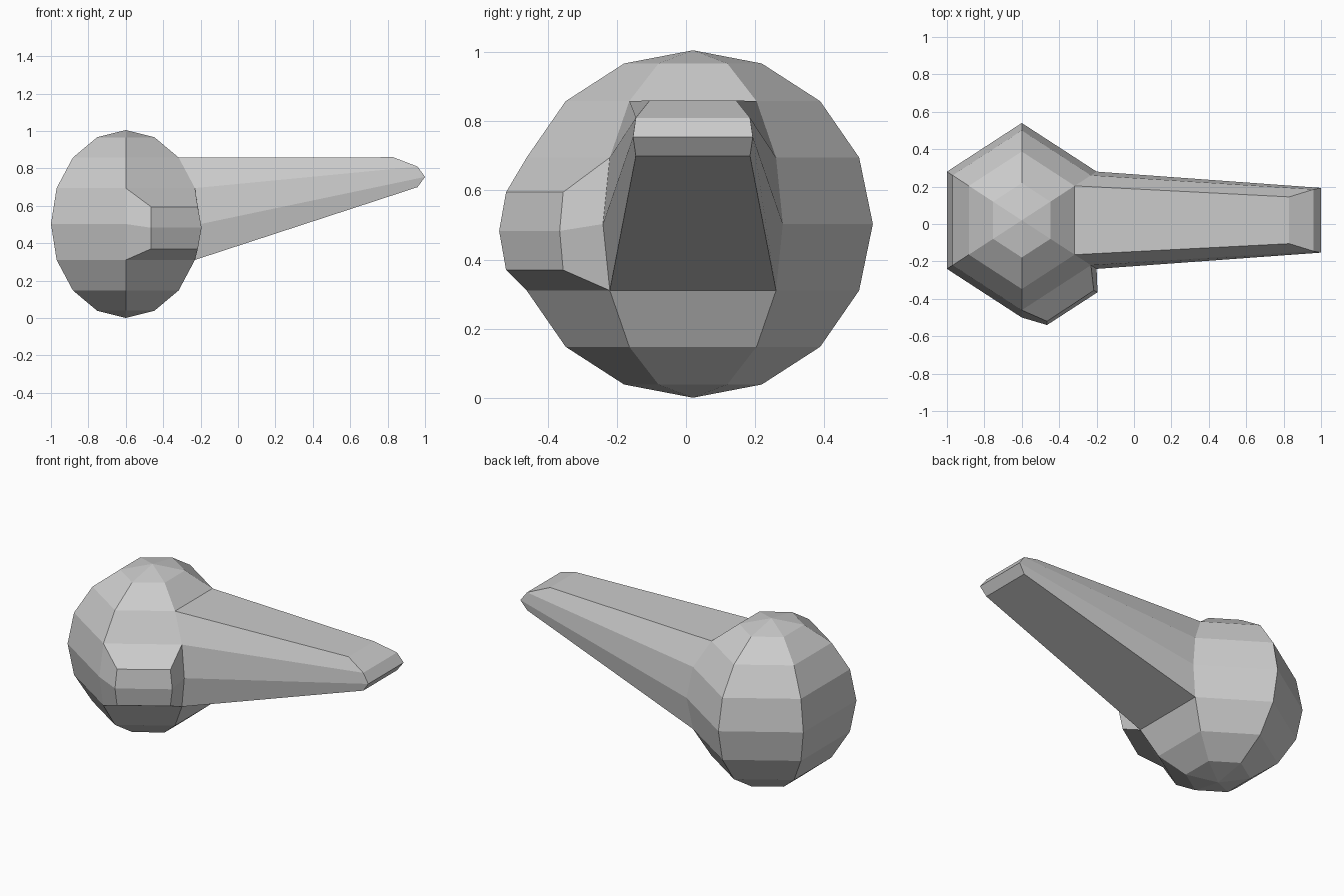
import bpy, bmesh, math
from mathutils import Matrix, Vector

cube = bpy.data.objects.get("Cube")
if cube:
    bpy.data.objects.remove(cube, do_unlink=True)

CENTRE = Vector((-0.6, 0.02, 0.503))
SEGMENTS, RINGS = 6, 8


def pull_out(bm, heading, z_range, rows):
    """Extrude one column of faces; rows run top to bottom as (left, right) points."""
    direction = Vector((math.cos(math.radians(heading)), math.sin(math.radians(heading))))
    faces = []
    for f in bm.faces:
        c = f.calc_center_median() - CENTRE
        facing = c.xy.length > 0.01 and c.xy.normalized().dot(direction) > 0.9
        if facing and z_range[0] < c.z + CENTRE.z < z_range[1]:
            faces.append(f)
    geom = bmesh.ops.extrude_face_region(bm, geom=faces)["geom"]
    verts = sorted((g for g in geom if isinstance(g, bmesh.types.BMVert)), key=lambda v: -v.co.z)
    for i, row in enumerate(rows):
        pair = sorted(verts[2 * i:2 * i + 2], key=lambda v: v.co.y)
        for v, p in zip(pair, row):
            v.co = p
    old = [f for f in faces if f.is_valid]
    if old:
        bmesh.ops.delete(bm, geom=old, context='FACES')


# Body: six-sided ball, corners towards front and back
bm = bmesh.new()
bmesh.ops.create_uvsphere(bm, u_segments=SEGMENTS, v_segments=RINGS, radius=1)
rim = max(bm.verts, key=lambda v: v.co.xy.length)
turn = math.pi / 2 - math.atan2(rim.co.y, rim.co.x)
bm.transform(Matrix.Translation(CENTRE) @ Matrix.Diagonal((0.462, 0.52, 0.502, 1))
             @ Matrix.Rotation(turn, 4, 'Z'))

# Arm: tapers from the side of the ball to a blunt tip
tip = [(0.83, 0.125, 0.86), (0.96, 0.165, 0.81), (1.0, 0.173, 0.755), (0.96, 0.165, 0.70)]
pull_out(bm, 0, (0.31, 0.86), [[(x, 0.02 + s * w, z) for s in (-1, 1)] for x, w, z in tip])

# Short nub on the front corner face
nub = [(0.0, 0.595), (0.02, 0.483), (0.0, 0.37)]
pull_out(bm, -55, (0.31, 0.70),
         [[(-0.465, -0.52 - d, z), (-0.215 + d, -0.355 - d / 2, z)] for d, z in nub])

bmesh.ops.recalc_face_normals(bm, faces=bm.faces)
mesh = bpy.data.meshes.new("body_with_arm")
bm.to_mesh(mesh)
bm.free()
body = bpy.data.objects.new("body_with_arm", mesh)
bpy.context.collection.objects.link(body)

# Plain grey
grey = bpy.data.materials.new("light_grey")
grey.use_nodes = True
colour = (0.6, 0.6, 0.6, 1)
grey.diffuse_color = colour
grey.node_tree.nodes["Principled BSDF"].inputs["Base Color"].default_value = colour
mesh.materials.append(grey)
